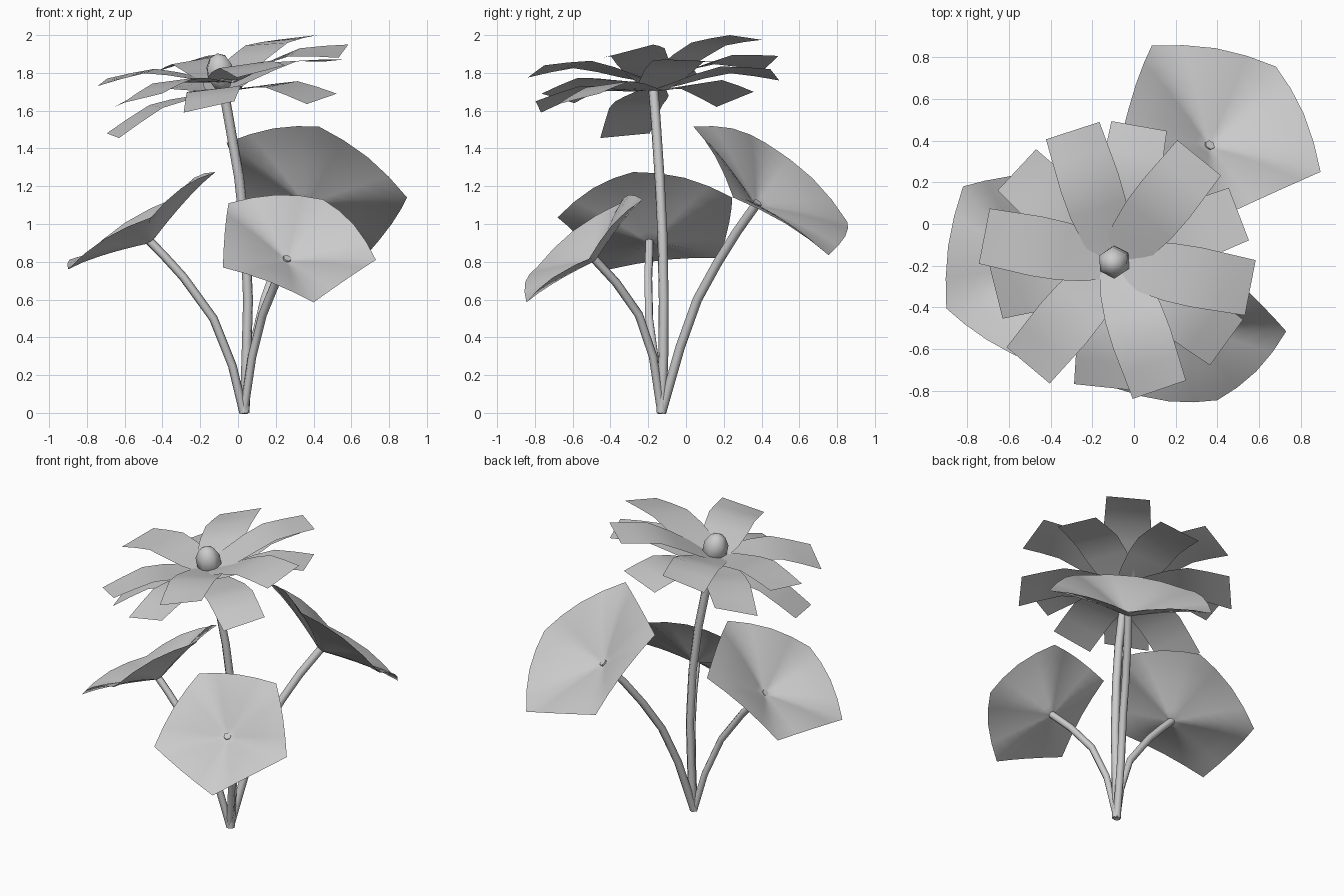
import bpy, bmesh, math
from mathutils import Vector

if "Cube" in bpy.data.objects:
    bpy.data.objects.remove(bpy.data.objects["Cube"])


def make_object(name, bm):
    mesh = bpy.data.meshes.new(name)
    bmesh.ops.remove_doubles(bm, verts=bm.verts, dist=0.0005)
    for f in bm.faces:
        f.smooth = True
    bm.to_mesh(mesh)
    bm.free()
    ob = bpy.data.objects.new(name, mesh)
    bpy.context.collection.objects.link(ob)
    return ob


def skin_rows(bm, rows):
    """Join successive rows of points with quads."""
    vs = [[bm.verts.new(p) for p in row] for row in rows]
    for a, b in zip(vs, vs[1:]):
        for i in range(len(a) - 1):
            bm.faces.new((a[i], a[i + 1], b[i + 1], b[i]))
    return vs


def stem(name, points, radius):
    curve = bpy.data.curves.new(name, 'CURVE')
    curve.dimensions = '3D'
    curve.bevel_depth = radius
    curve.bevel_resolution = 1
    curve.use_fill_caps = True
    spline = curve.splines.new('POLY')
    spline.points.add(len(points) - 1)
    for sp, p in zip(spline.points, points):
        sp.co = (*p, 1)
    spline.use_smooth = True
    ob = bpy.data.objects.new(name, curve)
    bpy.context.collection.objects.link(ob)
    bpy.ops.object.select_all(action='DESELECT')
    ob.select_set(True)
    bpy.context.view_layer.objects.active = ob
    bpy.ops.object.convert(target='MESH')


def leaf(name, corners, centre):
    """Five-cornered leaf: dimpled at the stem, corners drooping below the edge middles."""
    corners = [Vector(c) for c in corners]
    mean = sum(corners, Vector()) / 5
    drop = Vector(centre) - mean
    up = -drop.normalized()
    rows = []
    for t in (0.05, 0.15, 0.3, 0.45, 0.6, 0.8, 1):
        row = []
        for i in range(20):
            c, n = corners[i // 4], corners[(i // 4 + 1) % 5]
            u = (i % 4) / 4
            p = c.lerp(n, u)
            swell = math.sin(math.pi * u)
            p = p + (p - mean) * 0.04 * swell
            row.append(mean + (p - mean) * t + drop * (1 - t) ** 1.4
                       + up * 0.035 * swell * t ** 1.5)
        rows.append(row + row[:1])
    bm = bmesh.new()
    vs = skin_rows(bm, rows)
    bm.faces.new(vs[0][:-1])
    bmesh.ops.recalc_face_normals(bm, faces=bm.faces)
    make_object(name, bm)


def petal(name, angle, length, z_left, z_right, base_z):
    """Arched petal with a square tip; its two tip corners set the twist."""
    a = math.radians(angle)
    out = Vector((math.cos(a), math.sin(a), 0))
    side = Vector((-out.y, out.x, 0))
    hub = Vector((-0.09, -0.18, 0))
    rows = []
    # distance along, width, upward arch
    for s, w, arch in ((0.0, 0.16, 0), (0.2, 0.24, 0.02), (0.4, 0.28, 0.045),
                       (0.6, 0.29, 0.06), (0.8, 0.28, 0.033), (1, 0.27, 0)):
        row = []
        for u in (-1, -0.5, 0, 0.5, 1):
            tip_z = z_right + (z_left - z_right) * (u + 1) / 2
            z = base_z + (tip_z - base_z) * s + arch
            row.append(hub + out * length * s + side * u * w / 2 + Vector((0, 0, z)))
        rows.append(row)
    bm = bmesh.new()
    skin_rows(bm, rows)
    make_object(name, bm)


# Stems
stem("flower_stem", [(0.035, -0.13, 0), (0.045, -0.12, 0.3), (0.053, -0.118, 0.6),
     (0.038, -0.125, 0.95), (0.005, -0.14, 1.25), (-0.06, -0.165, 1.62), (-0.08, -0.175, 1.73)], 0.027)
stem("left_stem", [(0.03, -0.13, 0), (-0.03, -0.16, 0.25), (-0.13, -0.195, 0.5),
     (-0.29, -0.2, 0.72), (-0.39, -0.195, 0.83), (-0.468, -0.193, 0.91)], 0.023)
stem("front_stem", [(0.03, -0.13, 0), (0.075, -0.175, 0.3), (0.13, -0.25, 0.52),
     (0.2, -0.37, 0.69), (0.23, -0.43, 0.755), (0.262, -0.49, 0.82)], 0.023)
stem("back_stem", [(0.03, -0.13, 0), (0.08, -0.03, 0.35), (0.14, 0.06, 0.6),
     (0.21, 0.17, 0.8), (0.28, 0.27, 0.96), (0.365, 0.38, 1.115)], 0.025)

# Leaves
leaf("left_leaf", [(-0.82, 0.18, 0.82), (-0.9, -0.405, 0.76), (-0.46, -0.68, 1.035),
     (-0.12, -0.28, 1.275), (-0.33, 0.245, 1.14)], (-0.46, -0.19, 0.9))
leaf("front_leaf", [(-0.05, -0.35, 1.11), (-0.08, -0.79, 0.77), (0.4, -0.845, 0.585),
     (0.73, -0.515, 0.81), (0.45, -0.23, 1.13)], (0.26, -0.48, 0.805))
leaf("back_leaf", [(0.085, 0.855, 1.01), (-0.06, 0.42, 1.43), (0.43, 0.04, 1.515),
     (0.895, 0.25, 1.14), (0.68, 0.755, 0.835)], (0.36, 0.37, 1.1))

# Petals: angle, length, height of left and right tip corners
upper = [(108, 0.66, 1.81, 1.89), (51, 0.64, 1.975, 2.0), (-11, 0.66, 1.95, 1.88),
         (-71, 0.65, 1.84, 1.775), (-130, 0.65, 1.69, 1.64), (169, 0.64, 1.73, 1.77)]
lower = [(80, 0.66, 1.76, 1.82), (21, 0.635, 1.86, 1.87), (-36, 0.66, 1.69, 1.635),
         (-96, 0.605, 1.65, 1.59), (-166, 0.59, 1.455, 1.48), (137, 0.645, 1.62, 1.7)]
for i, p in enumerate(upper):
    petal(f"upper_petal_{i + 1}", *p, 1.75)
for i, p in enumerate(lower):
    petal(f"lower_petal_{i + 1}", *p, 1.705)

# Flower centre
bm = bmesh.new()
bmesh.ops.create_uvsphere(bm, u_segments=6, v_segments=5, radius=0.08)
centre = make_object("flower_centre", bm)
centre.location = (-0.095, -0.183, 1.805)
centre.rotation_euler = (0.1, -0.15, 0.05)
centre.scale = (1, 1, 1.25)
